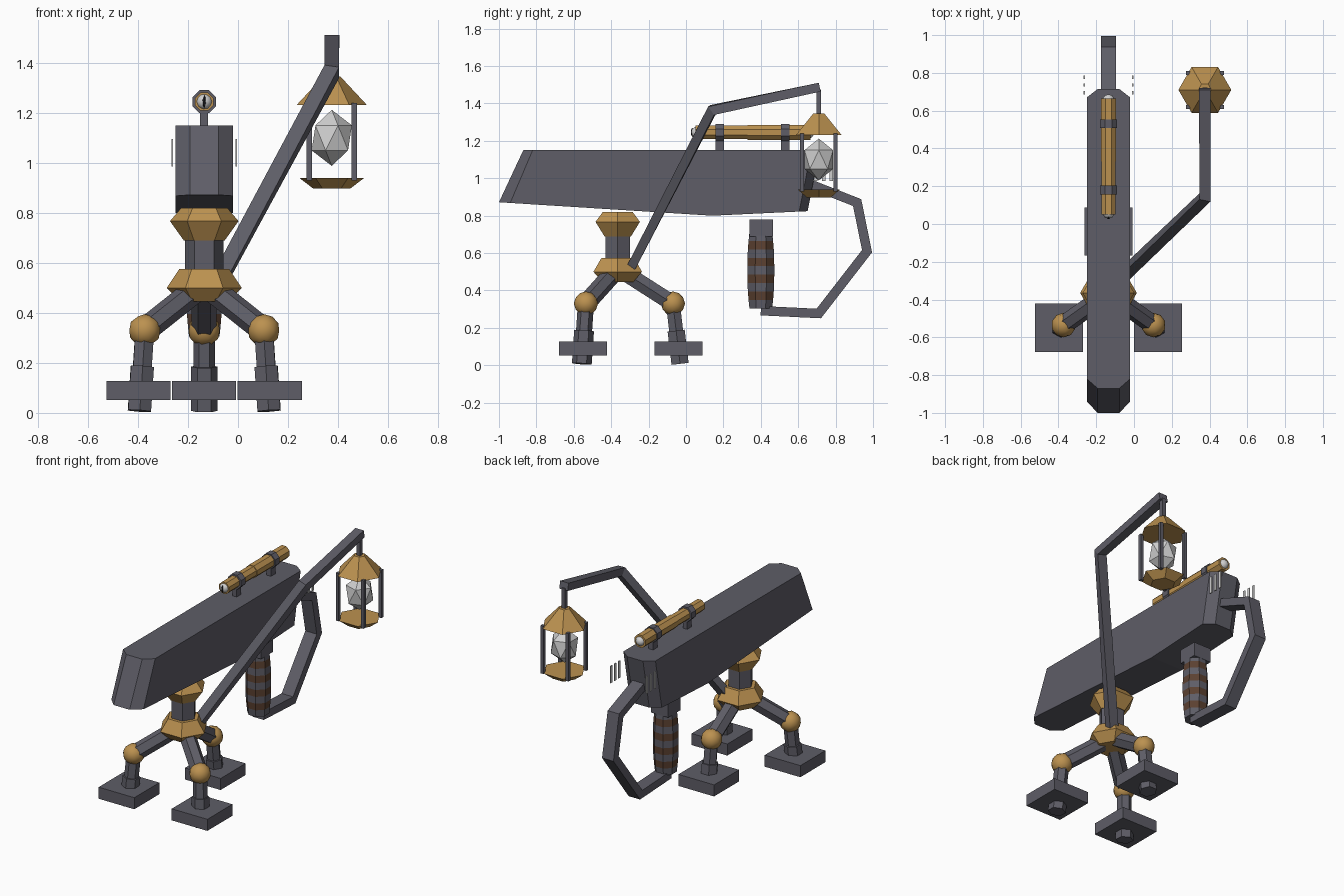
import bpy, bmesh, math
from mathutils import Vector, Matrix

if "Cube" in bpy.data.objects:
    bpy.data.objects.remove(bpy.data.objects["Cube"])

CX, HY = -0.135, -0.365      # body centre line, stand axis


def material(name, rgb):
    m = bpy.data.materials.new(name)
    m.diffuse_color = (*rgb, 1)
    m.use_nodes = True
    m.node_tree.nodes["Principled BSDF"].inputs["Base Color"].default_value = m.diffuse_color
    return m


STEEL = material("dark steel", (0.112, 0.110, 0.135))
GOLD = material("brass", (0.50, 0.285, 0.08))
BROWN = material("brown leather", (0.105, 0.052, 0.03))
GLASS = material("pale glass", (0.62, 0.62, 0.62))
BLACK = material("black", (0.015, 0.015, 0.018))


def finish(bm, name, *mats):
    bmesh.ops.recalc_face_normals(bm, faces=bm.faces)
    me = bpy.data.meshes.new(name)
    bm.to_mesh(me)
    bm.free()
    for m in mats:
        me.materials.append(m)
    ob = bpy.data.objects.new(name, me)
    bpy.context.collection.objects.link(ob)
    return ob


def loft(name, rings, *mats):
    """Skin a list of closed point rings and cap the ends."""
    bm = bmesh.new()
    vs = [[bm.verts.new(p) for p in ring] for ring in rings]
    n = len(vs[0])
    for k, (a, b) in enumerate(zip(vs, vs[1:])):
        for i in range(n):
            f = bm.faces.new((a[i], a[(i + 1) % n], b[(i + 1) % n], b[i]))
            f.material_index = k % len(mats)
    bm.faces.new(vs[0])
    bm.faces.new(vs[-1])
    return finish(bm, name, *mats)


def lathe(name, profile, n, origin, *mats, axis=(0, 0, 1), turn=0.0):
    """Low-poly turned part: profile of (radius, height) along an axis."""
    rot = Vector((0, 0, 1)).rotation_difference(Vector(axis)).to_matrix()
    o = Vector(origin)
    rings = [[o + rot @ Vector((r * math.cos(turn + i * math.tau / n),
                                r * math.sin(turn + i * math.tau / n), h))
              for i in range(n)] for r, h in profile]
    return loft(name, rings, *mats)


def strut(name, p, q, r, n=6):
    d = Vector(q) - Vector(p)
    return lathe(name, [(r, 0), (r, d.length)], n, p, STEEL, axis=d.normalized())


def beam(name, pts, w, t):
    """Rectangular bar along a bent path with mitred corners."""
    pts = [Vector(p) for p in pts]
    dirs = [(b - a).normalized() for a, b in zip(pts, pts[1:])]
    rings = []
    for i, p in enumerate(pts):
        a, b = dirs[max(i - 1, 0)], dirs[min(i, len(dirs) - 1)]
        m = (a + b).normalized()
        side = (Vector((1, 0, 0)) - m * m.x).normalized()
        up = m.cross(side) / max(m.dot(a), 0.5)
        rings.append([p + side * w / 2 * s + up * t / 2 * u
                      for s, u in ((-1, -1), (1, -1), (1, 1), (-1, 1))])
    return loft(name, rings, STEEL)


def box(name, c, size, mat):
    bm = bmesh.new()
    bmesh.ops.create_cube(bm, size=1, matrix=Matrix.Translation(c) @ Matrix.Diagonal((*size, 1)))
    return finish(bm, name, mat)


def ico(name, c, scale, sub, mat):
    bm = bmesh.new()
    bmesh.ops.create_icosphere(bm, subdivisions=sub, radius=1,
                               matrix=Matrix.Translation(c) @ Matrix.Diagonal((*scale, 1)))
    ob = finish(bm, name, mat)
    if sub > 1:
        for f in ob.data.polygons:
            f.use_smooth = True
    return ob


# Main body: stations of bottom y, bottom z, top y, half width
stations = [(-1, .872, -.87, .057), (-.94, .868, -.82, .115), (.14, .80, .14, .115),
            (.605, .822, .67, .115), (.65, .824, .715, .057)]
loft("body", [[(CX - w, yb, zb), (CX + w, yb, zb), (CX + w, yt, 1.15), (CX - w, yt, 1.15)]
              for yb, zb, yt, w in stations], STEEL)

# Stand: two faceted brass collars and a neck
lathe("lower_hub", [(.095, .445), (.15, .50), (.10, .575)], 6, (CX, HY, 0), GOLD)
lathe("neck", [(.077, .55), (.077, .71)], 6, (CX, HY, 0), STEEL)
lathe("upper_hub", [(.082, .69), (.137, .767), (.092, .82)], 6, (CX, HY, 0), GOLD)

# Three legs: knee offset and foot offset from the stand axis
for tag, (kx, ky), (fx, fy) in (("left", (-.238, -.17), (-.262, -.185)),
                                ("right", (.238, -.17), (.262, -.185)),
                                ("rear", (0, .295), (0, .325))):
    knee = Vector((CX + kx, HY + ky, .33))
    sole = Vector((CX + kx * 1.09, HY + ky * 1.13, .008))
    strut(tag + "_thigh", (CX + kx * .1, HY + ky * .1, .50), knee, .05)
    ico(tag + "_knee", knee, (.065,) * 3, 2, GOLD)
    strut(tag + "_shin", knee, sole.lerp(knee, .2), .043)
    strut(tag + "_ankle", sole.lerp(knee, .55), sole, .053)
    box(tag + "_foot", (CX + fx, HY + fy, .09), (.256, .256, .075), STEEL)

# Rear grip with leather bands, socket and guard
radii = [.066, .071, .075, .077, .078, .078, .077, .075, .071, .066]
lathe("grip", [(r, .305 + i * .045) for i, r in enumerate(radii)], 8,
      (CX, .40, 0), STEEL, BROWN, turn=math.pi / 8)
box("grip_socket", (CX, .402, .735), (.125, .125, .09), STEEL)
beam("guard", [(CX, .66, .97), (CX, .915, .87), (CX, .968, .61),
               (CX, .71, .277), (CX, .40, .292)], .082, .05)

# Small vent bars beside the rear end
for s in (-1, 1):
    for k in range(3):
        box("vent_bar", (CX + s * .128, .695 + k * .041, 1.04), (.007, .018, .11), GLASS)

# Sight tube with lenses, mounts and slit
ZS = 1.245
lathe("sight_front_tube", [(.039, .05), (.039, .34)], 8, (CX, 0, ZS), GOLD,
      axis=(0, 1, 0), turn=math.pi / 8)
lathe("sight_rear_tube", [(.043, .33), (.043, .665)], 8, (CX, 0, ZS), GOLD,
      axis=(0, 1, 0), turn=math.pi / 8)
for y in (.06, .655):
    ico("lens", (CX, y, ZS), (.032,) * 3, 2, GLASS)
ico("lens_slit", (CX, .034, ZS), (.008, .009, .026), 1, BLACK)
for y in (.18, .53):
    lathe("sight_ring", [(.05, -.023), (.05, .023)], 8, (CX, y, ZS), STEEL,
          axis=(0, 1, 0), turn=math.pi / 8)
    box("sight_mount", (CX, y, 1.175), (.032, .046, .06), STEEL)

# Lantern arm and hanger
LX, LY = .375, .71
beam("lantern_arm", [(-.075, -.29, .53), (LX, .14, 1.365), (LX, LY + .005, 1.487)], .06, .048)
box("lantern_hanger", (LX, LY, 1.40), (.026, .026, .15), STEEL)

# Lantern: roof, tray, posts and crystal
lathe("lantern_roof", [(.14, 1.232), (.035, 1.345)], 6, (LX, LY, 0), GOLD)
lathe("lantern_tray", [(.075, .898), (.13, .94)], 6, (LX, LY, 0), GOLD)
for sx in (-1, 1):
    for sy in (-1, 1):
        box("lantern_post", (LX + sx * .09, LY + sy * .09, 1.085), (.021, .021, .31), STEEL)
ico("crystal", (LX, LY, 1.10), (.09, .09, .112), 1, GLASS)
